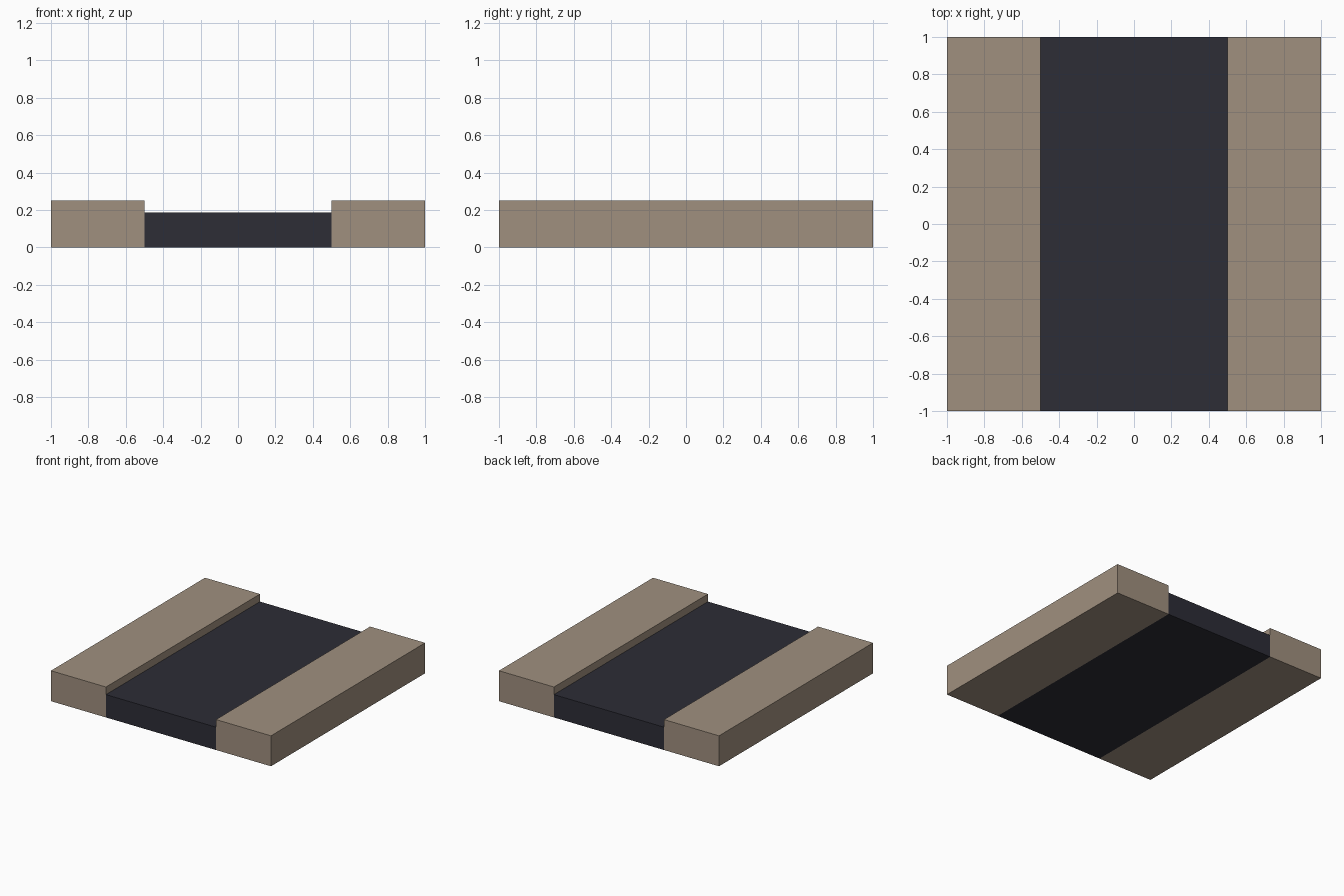
import bpy

if "Cube" in bpy.data.objects:
    bpy.data.objects.remove(bpy.data.objects["Cube"])


def material(name, rgb):
    mat = bpy.data.materials.new(name)
    mat.diffuse_color = (*rgb, 1.0)
    mat.use_nodes = True
    mat.node_tree.nodes["Principled BSDF"].inputs["Base Color"].default_value = mat.diffuse_color
    return mat


def box(name, x0, x1, height, mat):
    """Full-length slab standing on z = 0, spanning x0..x1."""
    bpy.ops.mesh.primitive_cube_add(size=1, location=((x0 + x1) / 2, 0, height / 2))
    obj = bpy.context.object
    obj.name = name
    obj.scale = (x1 - x0, 2.0, height)
    bpy.ops.object.transform_apply(location=True, rotation=False, scale=True)
    obj.data.materials.append(mat)
    return obj


stone = material("tan stone", (0.352, 0.279, 0.212))
asphalt = material("dark asphalt", (0.026, 0.026, 0.037))

# Sunken road surface
box("road", -0.5, 0.5, 0.1875, asphalt)

# Raised pavements on both sides
box("left_pavement", -1.0, -0.5, 0.25, stone)
box("right_pavement", 0.5, 1.0, 0.25, stone)
